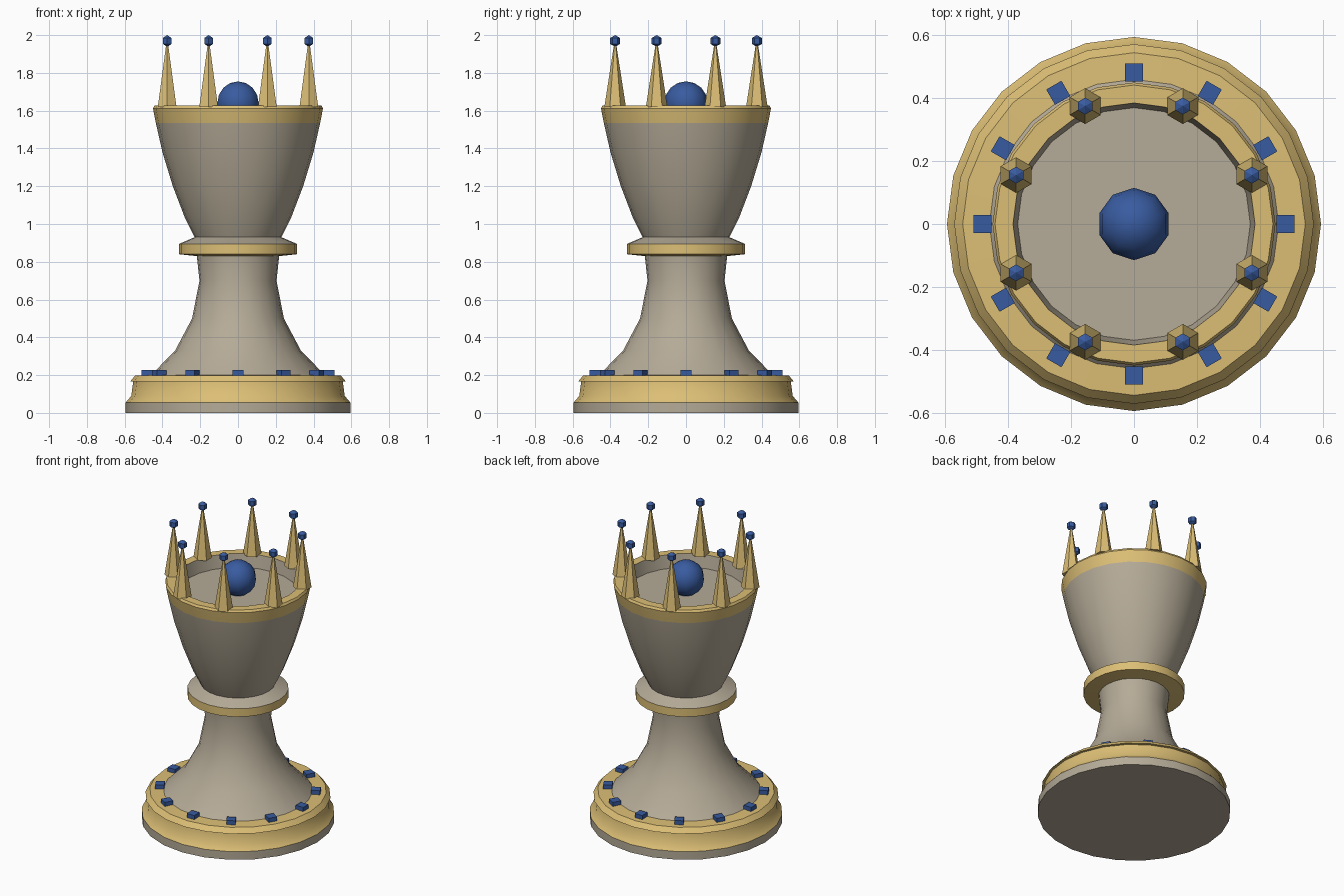
import bpy, bmesh, math
from mathutils import Matrix

if "Cube" in bpy.data.objects:
    bpy.data.objects.remove(bpy.data.objects["Cube"])


def material(name, rgb):
    m = bpy.data.materials.new(name)
    m.diffuse_color = (*rgb, 1)
    m.use_nodes = True
    m.node_tree.nodes["Principled BSDF"].inputs["Base Color"].default_value = m.diffuse_color
    return m


STONE = material("warm_stone", (0.46, 0.405, 0.31))
GOLD = material("pale_gold", (0.72, 0.52, 0.18))
BLUE = material("deep_blue", (0.04, 0.105, 0.35))


def finish(bm, name, mats, smooth=None):
    bmesh.ops.recalc_face_normals(bm, faces=bm.faces[:])
    me = bpy.data.meshes.new(name)
    bm.to_mesh(me)
    bm.free()
    for m in mats:
        me.materials.append(m)
    ob = bpy.data.objects.new(name, me)
    bpy.context.collection.objects.link(ob)
    if smooth:
        bpy.ops.object.select_all(action='DESELECT')
        bpy.context.view_layer.objects.active = ob
        ob.select_set(True)
        bpy.ops.object.shade_smooth_by_angle(angle=math.radians(smooth))
    return ob


def lathe(name, profile, mats, n=24, at=(0, 0), smooth=35, start=math.pi / 2):
    """Spin (radius, z[, material index of the segment above]) points."""
    bm = bmesh.new()
    rings = []
    for p in profile:
        r, z = p[:2]
        if r == 0:
            rings.append([bm.verts.new((*at, z))] * n)
        else:
            rings.append([bm.verts.new((at[0] + r * math.cos(start + 2 * math.pi * i / n),
                                        at[1] + r * math.sin(start + 2 * math.pi * i / n), z))
                          for i in range(n)])
    for p, a, b in zip(profile, rings, rings[1:]):
        for i in range(n):
            j = (i + 1) % n
            f = bm.faces.new(list(dict.fromkeys((a[i], a[j], b[j], b[i]))))
            f.material_index = p[2] if len(p) > 2 else 0
    return finish(bm, name, mats, smooth)


def ball(name, r, z, n, rings, at=(0, 0), smooth=None):
    pts = [(0, z - r)]
    for k in range(1, rings):
        t = math.pi * k / rings
        pts.append((r * math.sin(t), z - r * math.cos(t)))
    lathe(name, pts + [(0, z + r)], [BLUE], n, at, smooth)


# turned body: foot, gold band, stem, collar, bowl, rim and recessed floor
S, G = 0, 1
lathe("turned_body", [
    (0, 0, S), (0.595, 0, S), (0.595, 0.055, G), (0.565, 0.09, G), (0.555, 0.165, G),
    (0.572, 0.165, G), (0.545, 0.197, G), (0.46, 0.2, S),
    (0.333, 0.33, S), (0.243, 0.5, S), (0.204, 0.7, S), (0.218, 0.83, G),
    (0.312, 0.84, G), (0.312, 0.895, S), (0.23, 0.93, S),
    (0.28, 1.03, S), (0.345, 1.2, S), (0.4, 1.38, S), (0.435, 1.535, G),
    (0.45, 1.612, G), (0.442, 1.627, G), (0.385, 1.627, S), (0.37, 1.54, S), (0, 1.54),
], [STONE, GOLD])

# jewel in the bowl
ball("centre_jewel", 0.115, 1.64, 10, 8, smooth=60)

# crown points with beads
for k in range(8):
    a = math.radians(22.5 + 45 * k)
    at = (0.406 * math.cos(a), 0.406 * math.sin(a))
    lathe("crown_point_%d" % k, [(0, 1.62), (0.057, 1.62), (0.006, 1.95), (0, 1.95)],
          [GOLD], 6, at, None)
    ball("crown_bead_%d" % k, 0.031, 1.969, 6, 3, at)

# square studs around the foot
for k in range(12):
    bm = bmesh.new()
    bmesh.ops.create_cube(bm, size=1, matrix=Matrix.Rotation(math.radians(30 * k), 4, 'Z')
                          @ Matrix.Translation((0.482, 0, 0.21))
                          @ Matrix.Diagonal((0.056, 0.056, 0.032, 1)))
    finish(bm, "foot_stud_%d" % k, [BLUE])
